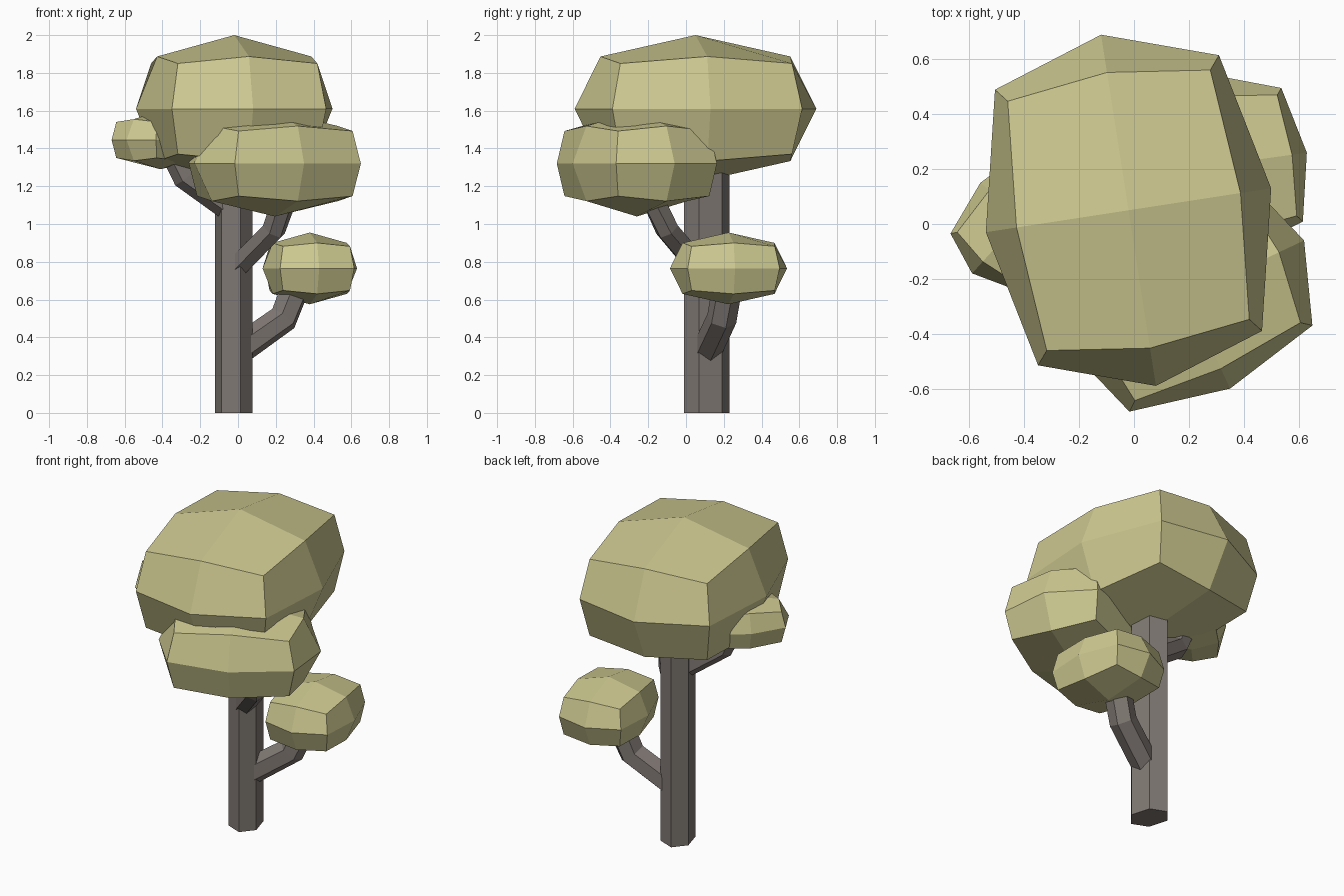
import bpy, bmesh, math
from mathutils import Vector

cube = bpy.data.objects.get("Cube")
if cube:
    bpy.data.objects.remove(cube, do_unlink=True)


def material(name, rgb):
    mat = bpy.data.materials.new(name)
    mat.use_nodes = True
    color = (*rgb, 1)
    mat.diffuse_color = color
    mat.node_tree.nodes["Principled BSDF"].inputs["Base Color"].default_value = color
    return mat


leaf = material("pale_olive_leaf", (0.61, 0.58, 0.28))
bark = material("grey_bark", (0.216, 0.19, 0.173))


def finish(bm, name, mat):
    bmesh.ops.recalc_face_normals(bm, faces=bm.faces)
    mesh = bpy.data.meshes.new(name)
    bm.to_mesh(mesh)
    bm.free()
    mesh.materials.append(mat)
    obj = bpy.data.objects.new(name, mesh)
    bpy.context.scene.collection.objects.link(obj)
    return obj


def foliage(name, center, u, v, half_height):
    """Rounded faceted box: a once-divided cube with edges and corners pulled in."""
    bm = bmesh.new()
    bmesh.ops.create_cube(bm, size=2)
    bmesh.ops.subdivide_edges(bm, edges=bm.edges[:], cuts=1, use_grid_fill=True)
    for vert in bm.verts:
        x, y, z = (round(c) for c in vert.co)
        order = abs(x) + abs(y) + abs(z)
        flat = (1, 0.785, 0.71)[order - 1]
        tall = (1, 0.71, 0.615)[order - 1]
        vert.co = (Vector(center) + Vector((*u, 0)) * x * flat
                   + Vector((*v, 0)) * y * flat + Vector((0, 0, z * tall * half_height)))
    return finish(bm, name, leaf)


def loft(name, rings, mat):
    """Closed prism through a list of matching rings."""
    bm = bmesh.new()
    loops = [[bm.verts.new(p) for p in ring] for ring in rings]
    for low, high in zip(loops, loops[1:]):
        for i in range(len(low)):
            j = (i + 1) % len(low)
            bm.faces.new((low[i], low[j], high[j], high[i]))
    bm.faces.new(loops[0])
    bm.faces.new(loops[-1])
    return finish(bm, name, mat)


def branch(name, path, radius):
    """Six-sided bent limb with mitred joints."""
    pts = [Vector(p) for p in path]
    dirs = [(b - a).normalized() for a, b in zip(pts, pts[1:])]
    rings = []
    for i, p in enumerate(pts):
        tangent = (dirs[max(i - 1, 0)] + dirs[min(i, len(dirs) - 1)]).normalized()
        side = tangent.cross(Vector((0, 0, 1))).normalized()
        up = side.cross(tangent)
        rings.append([p + radius * (side * math.cos(a) + up * math.sin(a))
                      for a in (math.radians(60 * k + 30) for k in range(6))])
    return loft(name, rings, bark)


# Trunk: slightly irregular hexagonal prism
half_ring = [(-0.065, -0.08), (0.035, -0.12), (0.10, -0.04)]
hexagon = half_ring + [(-x, -y) for x, y in half_ring]
loft("trunk", [[(x - 0.022, y + 0.11, z) for x, y in hexagon] for z in (0, 1.4)], bark)

# Branches
branch("lower_branch", [(0, 0.11, 0.33), (0.24, 0.19, 0.5), (0.31, 0.22, 0.68)], 0.08)
branch("front_branch", [(-0.01, 0.07, 0.77), (0.19, -0.1, 0.97), (0.25, -0.18, 1.14)], 0.065)
branch("right_branch", [(-0.04, 0.1, 1.08), (-0.28, 0.04, 1.25), (-0.35, 0.03, 1.4)], 0.07)

# Foliage clumps
foliage("crown_foliage", (-0.02, 0.05, 1.61), (0.52, 0.08), (-0.1, 0.64), 0.39)
foliage("front_foliage", (0.195, -0.26, 1.32), (0.425, 0.2), (-0.155, 0.34), 0.28)
foliage("lower_foliage", (0.38, 0.225, 0.765), (0.25, 0.035), (-0.05, 0.31), 0.19)
foliage("right_foliage", (-0.41, 0.02, 1.445), (0.18, 0.2), (-0.15, 0.13), 0.155)
